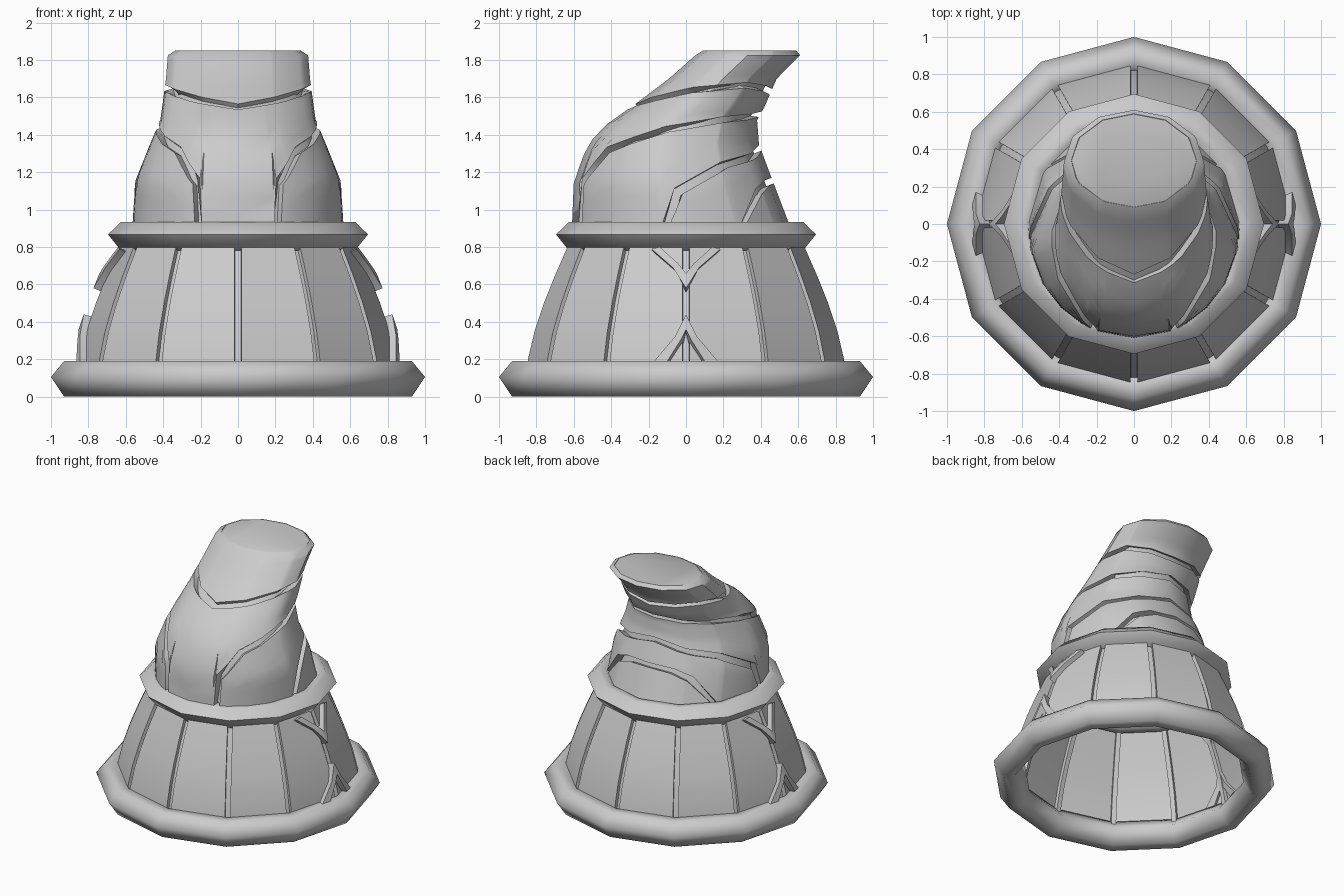
import bpy, bmesh
from math import sin, cos, pi, radians

if "Cube" in bpy.data.objects:
    bpy.data.objects.remove(bpy.data.objects["Cube"])

stone = bpy.data.materials.new("light grey")
stone.use_nodes = True
grey = (0.6, 0.6, 0.6, 1)
stone.diffuse_color = grey
stone.node_tree.nodes["Principled BSDF"].inputs["Base Color"].default_value = grey


def make(name, rows, closed=False, angle=35, mirror=None, thickness=0, cap=False):
    """Skin a grid of point rows, then optionally mirror and thicken it."""
    bm = bmesh.new()
    grid = [[bm.verts.new(p) for p in row] for row in rows]
    n = len(grid[0])
    for a, b in zip(grid, grid[1:]):
        for i in range(n if closed else n - 1):
            j = (i + 1) % n
            bm.faces.new((a[i], a[j], b[j], b[i]))
    if cap:
        bm.faces.new(grid[-1])
    bmesh.ops.remove_doubles(bm, verts=bm.verts[:], dist=0.0005)
    mesh = bpy.data.meshes.new(name)
    bm.to_mesh(mesh)
    bm.free()
    mesh.materials.append(stone)
    ob = bpy.data.objects.new(name, mesh)
    bpy.context.collection.objects.link(ob)
    bpy.ops.object.select_all(action='DESELECT')
    bpy.context.view_layer.objects.active = ob
    ob.select_set(True)
    if mirror:
        mod = ob.modifiers.new("mirror", 'MIRROR')
        mod.use_axis = mirror
        mod.merge_threshold = 0.002
    if thickness:
        mod = ob.modifiers.new("thickness", 'SOLIDIFY')
        mod.thickness = thickness
        mod.offset = -1
    for mod in list(ob.modifiers):
        bpy.ops.object.modifier_apply(modifier=mod.name)
    bpy.ops.object.shade_smooth_by_angle(angle=radians(angle))
    return ob


def lerp(points, t):
    """Interpolate a row of (key, value, ...) tuples at t."""
    if t <= points[0][0]:
        return points[0][1:]
    for a, b in zip(points, points[1:]):
        if t <= b[0]:
            f = (t - a[0]) / (b[0] - a[0])
            return tuple(u + (v - u) * f for u, v in zip(a[1:], b[1:]))
    return points[-1][1:]


# Rolled rims: twelve-sided rings with a hexagonal section
def rim(name, outer, shoulder, inner, z0, z1):
    mid = (z0 + z1) / 2 + 0.01
    low = outer - shoulder + inner
    section = [(inner, mid), (low, z0), (shoulder, z0), (outer, mid),
               (shoulder, z1), (low, z1), (inner, mid)]
    rows = [[(r * cos(i * pi / 6), r * sin(i * pi / 6), z) for i in range(12)]
            for r, z in section]
    make(name, rows, closed=True, angle=80)


rim("bottom_rim", 1.0, 0.93, 0.78, 0, 0.19)
rim("upper_rim", 0.695, 0.625, 0.5, 0.78, 0.935)

# Skirt: flat panels parted by sunken seams
skirt = [(0.1, 0.86), (0.2, 0.845), (0.35, 0.81), (0.5, 0.76), (0.65, 0.7), (0.82, 0.625)]
rows = []
for z, r in skirt:
    row = []
    for k in range(12):
        for side, depth in ((-1, 0), (-1, 0.03), (1, 0.03), (1, 0)):
            a = k * pi / 6 + side * 0.018 / r
            row.append(((r - depth) * cos(a), (r - depth) * sin(a), z))
    rows.append(row)
make("skirt", rows, closed=True, angle=25)


# Side ornaments: curved forked straps lying on the skirt
def strap(name, outer, inner):
    def place(y, z):
        return (lerp(skirt, z)[0] - 0.268 * y + 0.045, y, z)
    make(name, [[place(*p) for p in inner], [place(*p) for p in outer]],
         mirror=(True, True, False), thickness=0.06)


strap("upper_side_ornaments", [(0.185, 0.79), (0.07, 0.69), (0, 0.58)],
      [(0.14, 0.8), (0.04, 0.71), (0, 0.66)])
strap("lower_side_ornaments", [(0, 0.44), (0.06, 0.32), (0.17, 0.19)],
      [(0, 0.36), (0.03, 0.3), (0.1, 0.19)])

# Leaning cone: height, front y, back y, half width
BASE, TOP = 0.9, 1.85
cone = [(BASE, -0.61, 0.56, 0.565), (1.15, -0.6, 0.465, 0.55), (1.35, -0.525, 0.39, 0.47),
        (1.48, -0.4, 0.38, 0.415), (1.55, -0.29, 0.42, 0.405), (1.7, -0.09, 0.485, 0.385),
        (1.825, 0.05, 0.61, 0.375), (TOP, 0.09, 0.59, 0.335)]


def on_cone(deg, z, inset=0):
    front, back, half = lerp(cone, z)
    a = radians(deg)
    return ((half - inset) * sin(a),
            (front + back) / 2 - ((back - front) / 2 - inset) * cos(a), z)


# Inner core seen at the bottom of the grooves
heights = [c[0] for c in cone]
make("cone_core", [[on_cone(d, z, 0.045) for d in range(0, 360, 30)] for z in heights[:-1]],
     closed=True)
make("cone_cap", [[on_cone(d, z, 0.004) for d in range(0, 360, 30)] for z in (1.825, TOP - 0.002)],
     closed=True, cap=True)

# Groove lines, as angle from the front and height
grooves = [
    [(0, 1.55), (30, 1.585), (70, 1.64), (120, 1.665), (180, 1.63)],
    [(22, BASE), (24, 1.15), (42, 1.32), (80, 1.43), (120, 1.48), (180, 1.51)],
    [(81, BASE), (92, 1.1), (123, 1.24), (180, 1.33)],
    [(123, BASE), (146, 1.1), (160, 1.145), (180, 1.155)],
]


def edge(line, side):
    return [(d + side * 2 * (0 < d < 180), z - side * 0.015 * (z > BASE)) for d, z in line]


# Overlapping wrapped bands between the grooves
names = ["top_band", "front_band", "side_band", "rear_band", "back_plate"]
flat_top, flat_base = [(0, TOP), (180, TOP)], [(0, BASE), (180, BASE)]
for i, name in enumerate(names):
    hi = edge(grooves[i - 1], 1) if i else flat_top
    lo = edge(grooves[i], -1) if i < len(grooves) else flat_base
    columns = {d for d, z in hi + lo} | set(range(0, 181, 30))
    columns = sorted(d for d in columns if d >= hi[0][0])
    rows = []
    for k in range(9):
        row = []
        for d in columns:
            low, high = lerp(lo, d)[0], lerp(hi, d)[0]
            # the top band keeps its bevelled lip level
            if i == 0:
                z = TOP if k == 8 else low + (1.825 - low) * k / 7
            else:
                z = low + (high - low) * k / 8
            row.append(on_cone(d, z))
        rows.append(row)
    make(name, rows, mirror=(True, False, False), thickness=0.05, angle=40)
